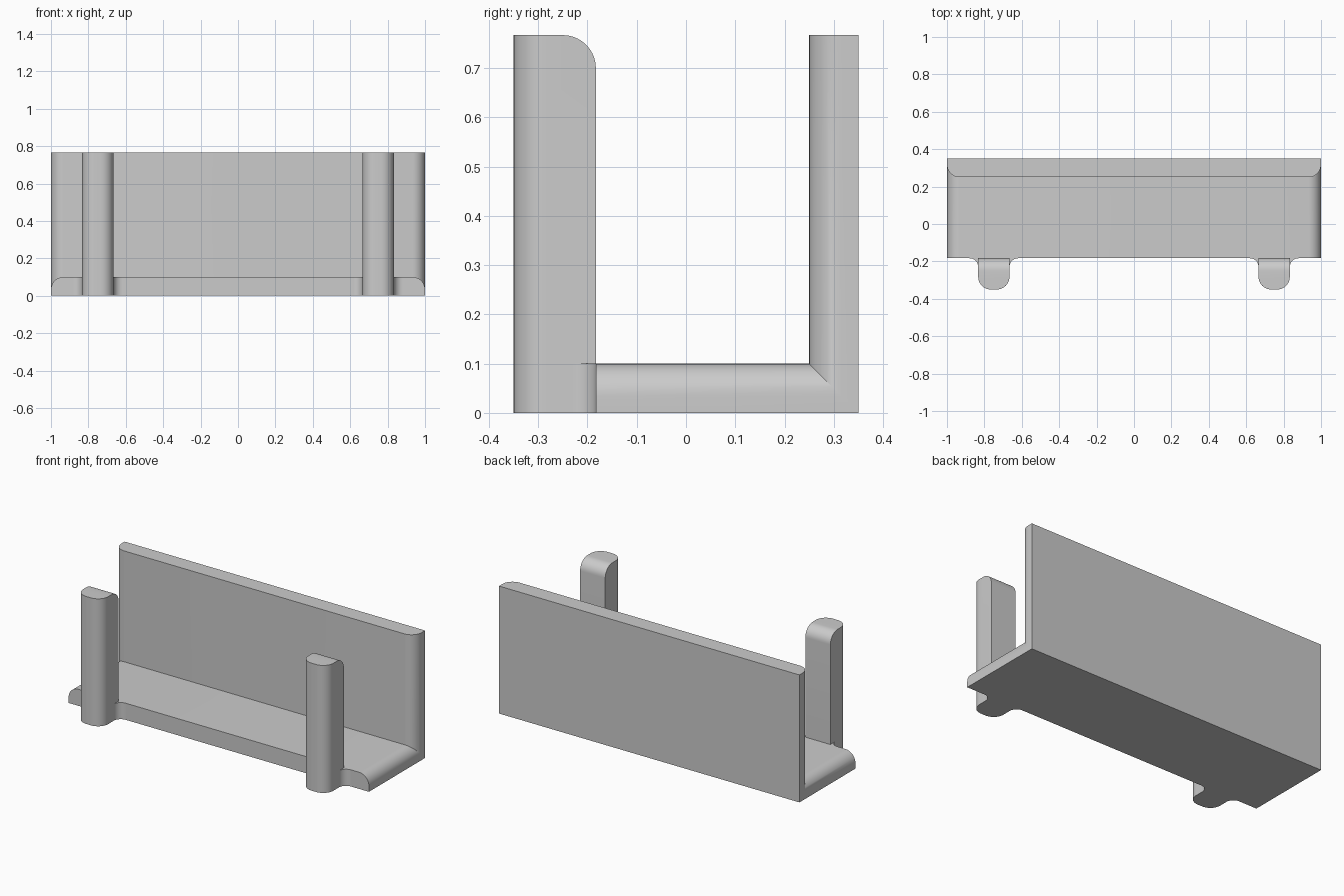
import bpy, bmesh, math

if "Cube" in bpy.data.objects:
    bpy.data.objects.remove(bpy.data.objects["Cube"])

W, T, H = 1.0, 0.1, 0.767            # half width, plate thickness, height
Y0, Y1 = -0.183, 0.35                # front and back of the base plate
R = 0.067                            # main rounding radius
PX0, PX1 = 0.666, 0.833              # post sides
FR = 0.047                           # radius of the fillet beside each post
SEG = 10

grey = bpy.data.materials.new("plain grey")
grey.diffuse_color = (0.6, 0.6, 0.6, 1)
grey.use_nodes = True
grey.node_tree.nodes["Principled BSDF"].inputs["Base Color"].default_value = grey.diffuse_color


def finish(bm, name):
    bmesh.ops.recalc_face_normals(bm, faces=bm.faces[:])
    me = bpy.data.meshes.new(name)
    bm.to_mesh(me)
    bm.free()
    me.materials.append(grey)
    ob = bpy.data.objects.new(name, me)
    bpy.context.collection.objects.link(ob)
    bpy.ops.object.select_all(action='DESELECT')
    ob.select_set(True)
    bpy.context.view_layer.objects.active = ob
    bpy.ops.object.shade_smooth_by_angle(angle=math.radians(30))
    return ob


# Base and back wall: L section lofted along x, thinning at the rounded ends
def l_section(bm, x, t):
    pts = [(Y0, 0), (Y1, 0), (Y1, H), (Y1 - t, H), (Y1 - t, t), (Y0, t)]
    return [bm.verts.new((x, y, z)) for y, z in pts]


stations = []
for i in range(SEG + 1):
    a = math.pi / 2 * i / SEG
    stations.append((-W + R - R * math.cos(a), T - R + R * math.sin(a)))
stations += [(-x, t) for x, t in reversed(stations)]

bm = bmesh.new()
rings = [l_section(bm, x, t) for x, t in stations]
for a, b in zip(rings, rings[1:]):
    for k in range(6):
        n = (k + 1) % 6
        bm.faces.new((a[k], a[n], b[n], b[k]))
bm.faces.new(rings[0])
bm.faces.new(rings[-1])
finish(bm, "base_and_back_wall")


# Front post: box with rounded front uprights and rounded top back edge
def post(side, name):
    bm = bmesh.new()
    bmesh.ops.create_cube(bm, size=1)
    for v in bm.verts:
        v.co.x = side * (PX0 + PX1) / 2 + v.co.x * (PX1 - PX0)
        v.co.y = (Y0 - 0.35) / 2 + v.co.y * (Y0 + 0.35)
        v.co.z = (v.co.z + 0.5) * H
    mid_y = (Y0 - 0.35) / 2
    edges = []
    for e in bm.edges:
        a, b = e.verts[0].co, e.verts[1].co
        front_upright = abs(a.z - b.z) > 0.1 and a.y < mid_y
        top_back = min(a.z, b.z) > H / 2 and min(a.y, b.y) > mid_y
        if front_upright or top_back:
            edges.append(e)
    bmesh.ops.bevel(bm, geom=edges, offset=R, segments=SEG, profile=0.5,
                    affect='EDGES')
    finish(bm, name)


# Concave fillet joining a post side to the base front
def fillet(x, out, name):
    pts = [(x, Y0)]
    for i in range(SEG + 1):
        a = math.pi / 2 * i / SEG
        pts.append((x + out * FR * (1 - math.cos(a)), Y0 - FR + FR * math.sin(a)))
    bm = bmesh.new()
    face = bm.faces.new([bm.verts.new((px, py, 0)) for px, py in pts])
    top = bmesh.ops.extrude_face_region(bm, geom=[face], use_keep_orig=True)
    verts = [g for g in top["geom"] if isinstance(g, bmesh.types.BMVert)]
    bmesh.ops.translate(bm, verts=verts, vec=(0, 0, T))
    finish(bm, name)


for side, label in ((-1, "left"), (1, "right")):
    post(side, label + "_front_post")
    fillet(side * PX0, -side, label + "_inner_fillet")
    fillet(side * PX1, side, label + "_outer_fillet")
